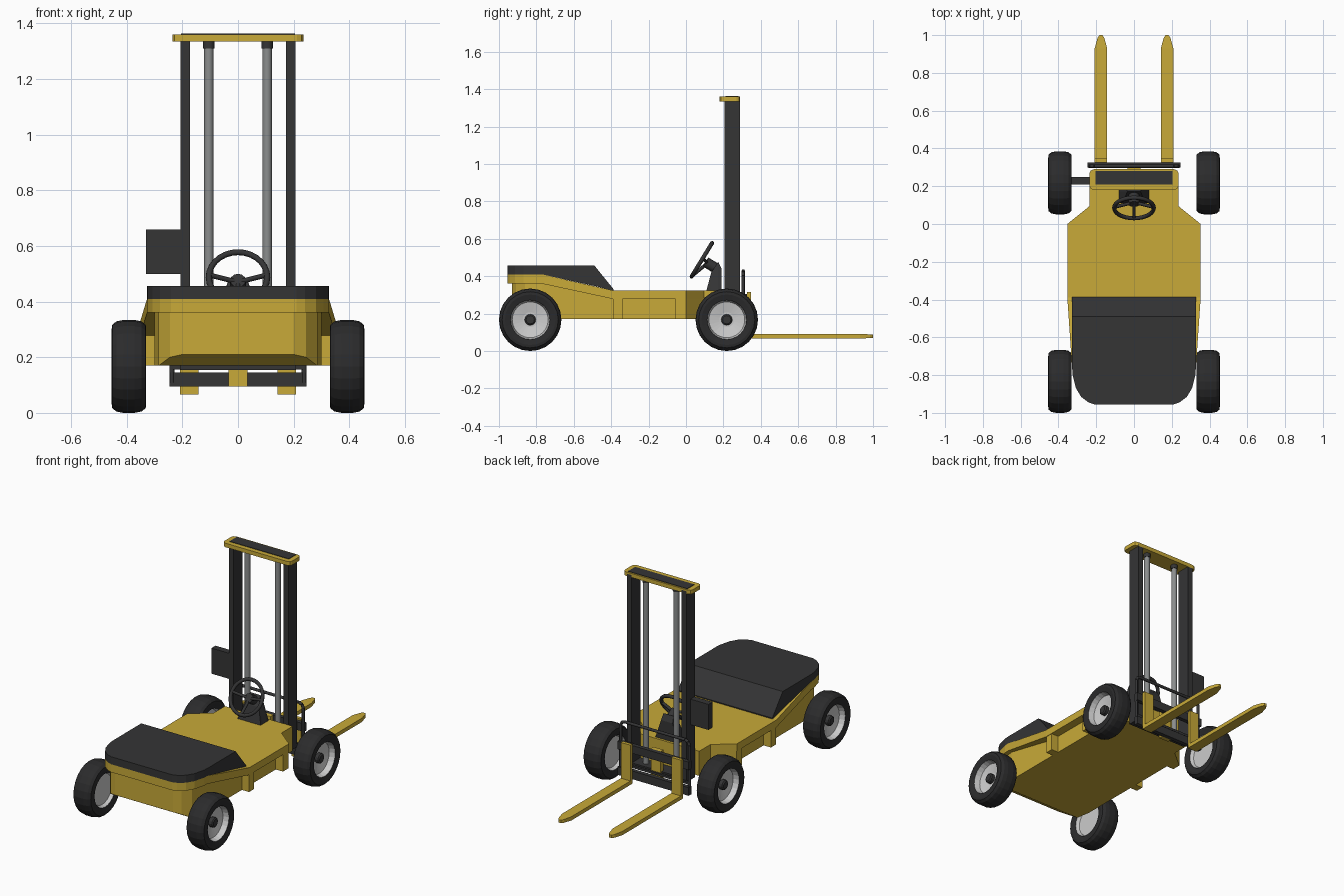
import bpy, bmesh, math
from mathutils import Vector, Matrix

if "Cube" in bpy.data.objects:
    bpy.data.objects.remove(bpy.data.objects["Cube"])


def mat(name, r, g, b):
    m = bpy.data.materials.new(name)
    m.diffuse_color = (r, g, b, 1)
    m.use_nodes = True
    m.node_tree.nodes["Principled BSDF"].inputs["Base Color"].default_value = m.diffuse_color
    return m


YELLOW = mat("yellow paint", 0.58, 0.40, 0.04)
DARK = mat("charcoal", 0.035, 0.035, 0.036)
RUBBER = mat("tyre rubber", 0.024, 0.024, 0.025)
RIM = mat("rim light grey", 0.60, 0.60, 0.60)
STEEL = mat("ram steel", 0.26, 0.27, 0.27)


def finish(name, bm, material, smooth=False):
    bmesh.ops.recalc_face_normals(bm, faces=bm.faces)
    me = bpy.data.meshes.new(name)
    bm.to_mesh(me)
    bm.free()
    me.materials.append(material)
    for p in me.polygons:
        p.use_smooth = smooth
    ob = bpy.data.objects.new(name, me)
    bpy.context.collection.objects.link(ob)
    return ob


def box(name, x0, x1, y0, y1, z0, z1, material):
    bm = bmesh.new()
    bmesh.ops.create_cube(bm, size=1)
    for v in bm.verts:
        v.co = ((x0 + x1) / 2 + v.co.x * (x1 - x0),
                (y0 + y1) / 2 + v.co.y * (y1 - y0),
                (z0 + z1) / 2 + v.co.z * (z1 - z0))
    return finish(name, bm, material)


def loft(name, stations, material, cx=0):
    """Four-sided sections along y: (y, half width, z bottom, z top[, top half width])."""
    bm = bmesh.new()
    rings = []
    for y, w, zb, zt, *top in stations:
        t = top[0] if top else w
        rings.append([bm.verts.new((cx + x, y, z)) for x, z in
                      ((-w, zb), (w, zb), (t, zt), (-t, zt))])
    for a, b in zip(rings, rings[1:]):
        for i in range(4):
            j = (i + 1) % 4
            bm.faces.new((a[i], a[j], b[j], b[i]))
    bm.faces.new(rings[0])
    bm.faces.new(rings[-1])
    return finish(name, bm, material)


def lathe_x(name, profile, centre, side, material, n=24):
    """Spin (radius, x offset) points about the x axis."""
    bm = bmesh.new()
    vs = [bm.verts.new((side * x, 0, r)) for r, x in profile]
    es = [bm.edges.new(p) for p in zip(vs, vs[1:])]
    bmesh.ops.spin(bm, geom=vs + es, cent=(0, 0, 0), axis=(1, 0, 0),
                   angle=2 * math.pi, steps=n)
    bmesh.ops.remove_doubles(bm, verts=bm.verts, dist=1e-5)
    bmesh.ops.translate(bm, verts=bm.verts, vec=centre)
    return finish(name, bm, material)


def rod(name, a, b, r, material, n=12):
    a, b = Vector(a), Vector(b)
    bm = bmesh.new()
    bmesh.ops.create_cone(bm, cap_ends=True, segments=n, radius1=r, radius2=r,
                          depth=(b - a).length)
    rot = (b - a).to_track_quat('Z', 'Y').to_matrix().to_4x4()
    bmesh.ops.transform(bm, matrix=Matrix.Translation((a + b) / 2) @ rot, verts=bm.verts)
    ob = finish(name, bm, material, True)
    for p in ob.data.polygons:
        p.use_smooth = len(p.vertices) == 4
    return ob


# Rear bodywork: dark hood, yellow band under it, narrower chassis core
corner = [(-0.955, 0.21), (-0.945, 0.24), (-0.915, 0.28), (-0.87, 0.307), (-0.80, 0.325)]
loft("hood", [(y, w, 0.41, 0.457) for y, w in corner] +
     [(-0.77, 0.327, 0.41, 0.457), (-0.49, 0.327, 0.348, 0.457),
      (-0.387, 0.327, 0.323, 0.33)], DARK)
loft("body_band", [(y, w, 0.36, 0.41) for y, w in corner] +
     [(-0.77, 0.327, 0.36, 0.41), (-0.39, 0.353, 0.278, 0.324)], YELLOW)
loft("chassis_core",
     [(-0.93, 0.20, 0.21, 0.40), (-0.91, 0.245, 0.20, 0.40), (-0.86, 0.285, 0.17, 0.40),
      (-0.77, 0.30, 0.17, 0.40), (-0.39, 0.30, 0.17, 0.315), (0.0, 0.30, 0.17, 0.315),
      (0.06, 0.235, 0.17, 0.315), (0.20, 0.23, 0.17, 0.315)], YELLOW)

# Floor deck with side pillars framing the step openings
loft("floor_deck", [(-0.39, 0.353, 0.278, 0.324), (0.0, 0.353, 0.278, 0.324),
                    (0.095, 0.235, 0.278, 0.324), (0.205, 0.235, 0.278, 0.324)], YELLOW)
loft("front_skirt", [(-0.055, 0.350, 0.17, 0.28), (0.0, 0.350, 0.17, 0.28),
                     (0.095, 0.235, 0.17, 0.28), (0.205, 0.235, 0.17, 0.28)], YELLOW)
loft("rear_pillars", [(-0.39, 0.350, 0.17, 0.28), (-0.34, 0.350, 0.17, 0.28)], YELLOW)

# Wheels
tyre = [(0.105, -0.055), (0.135, -0.062), (0.150, -0.060), (0.162, -0.045), (0.167, -0.02),
        (0.167, 0.02), (0.162, 0.045), (0.150, 0.060), (0.135, 0.062), (0.105, 0.055)]
rim = [(0, -0.035), (0.095, -0.035), (0.106, -0.055), (0.106, 0.055), (0.096, 0.02),
       (0.04, 0.008), (0, 0.008)]
hub = [(0, 0.0), (0.03, 0.0), (0.03, 0.03), (0.022, 0.036), (0, 0.036)]
for end, y in (("front", 0.218), ("rear", -0.833)):
    for label, s in (("left", -1), ("right", 1)):
        c = (s * 0.392, y, 0.167)
        lathe_x(f"{end}_{label}_tyre", tyre, c, s, RUBBER)
        lathe_x(f"{end}_{label}_rim", rim, c, s, RIM)
        lathe_x(f"{end}_{label}_hub", hub, c, s, DARK, 12)

# Mast: rails, lift rams, cross members, yellow top plate, side box
for label, s in (("left", -1), ("right", 1)):
    x0, x1 = sorted((s * 0.173, s * 0.207))
    box(f"mast_rail_{label}", x0, x1, 0.205, 0.29, 0.155, 1.35, DARK)
    rod(f"lift_ram_{label}", (s * 0.105, 0.245, 0.17), (s * 0.105, 0.245, 1.312), 0.017, STEEL)
    rod(f"ram_cap_{label}", (s * 0.105, 0.245, 1.31), (s * 0.105, 0.245, 1.34), 0.021, DARK)
box("mast_foot", -0.207, 0.207, 0.205, 0.29, 0.155, 0.175, DARK)
box("mast_head", -0.205, 0.205, 0.21, 0.28, 1.34, 1.363, DARK)
loft("mast_top_plate", [(y, w, 1.335, 1.36) for y, w in
                        ((0.18, 0.212), (0.187, 0.229), (0.20, 0.235), (0.27, 0.235),
                         (0.283, 0.229), (0.29, 0.212))], YELLOW)
box("mast_side_box", -0.331, -0.20, 0.21, 0.25, 0.50, 0.66, DARK)

# Fork carriage
box("carriage_lower_bar", -0.247, 0.247, 0.30, 0.326, 0.094, 0.145, DARK)
box("carriage_upper_bar", -0.247, 0.247, 0.30, 0.326, 0.255, 0.305, DARK)
box("carriage_brace", -0.24, 0.24, 0.298, 0.312, 0.156, 0.17, DARK)
box("carriage_post", -0.034, 0.034, 0.272, 0.30, 0.095, 0.305, YELLOW)
frame = [(-0.238, 0.11), (-0.238, 0.40), (-0.229, 0.42), (-0.21, 0.428),
         (0.21, 0.428), (0.229, 0.42), (0.238, 0.40), (0.238, 0.11)]
for i, (a, b) in enumerate(zip(frame, frame[1:])):
    rod(f"load_guard_{i}", (a[0], 0.306, a[1]), (b[0], 0.306, b[1]), 0.009, DARK, 8)

# Forks
for label, s in (("left", -1), ("right", 1)):
    cx = s * 0.175
    loft(f"fork_{label}", [(0.326, 0.033, 0.067, 0.091), (0.93, 0.033, 0.067, 0.091),
                           (0.985, 0.018, 0.069, 0.089), (1.0, 0.008, 0.07, 0.088)],
         YELLOW, cx)
    box(f"fork_upright_{label}", cx - 0.033, cx + 0.033, 0.326, 0.347, 0.067, 0.315, YELLOW)

# Steering column and wheel
loft("steering_column", [(0.11, 0.08, 0.32, 0.325, 0.08), (0.135, 0.08, 0.32, 0.42, 0.05),
                         (0.172, 0.08, 0.32, 0.478, 0.035), (0.19, 0.08, 0.32, 0.44, 0.04)],
     DARK)
tilt = math.radians(58.6)
centre = Vector((0, 0.085, 0.488))
axis = Vector((0, math.sin(tilt), -math.cos(tilt)))
bpy.ops.mesh.primitive_torus_add(major_segments=28, minor_segments=8, major_radius=0.105,
                                 minor_radius=0.011, location=centre, rotation=(tilt, 0, 0))
wheel = bpy.context.object
wheel.name = "steering_wheel"
wheel.data.materials.append(DARK)
bpy.ops.object.shade_smooth()
boss = centre + axis * 0.035
rod("steering_boss", boss - axis * 0.012, boss + axis * 0.06, 0.028, DARK)
for i, a in enumerate((5, 175, 270)):
    t = math.radians(a)
    rim_pt = centre + 0.103 * Vector((math.cos(t), math.sin(t) * math.cos(tilt),
                                      math.sin(t) * math.sin(tilt)))
    rod(f"steering_spoke_{i}", boss, rim_pt, 0.009, DARK, 8)
